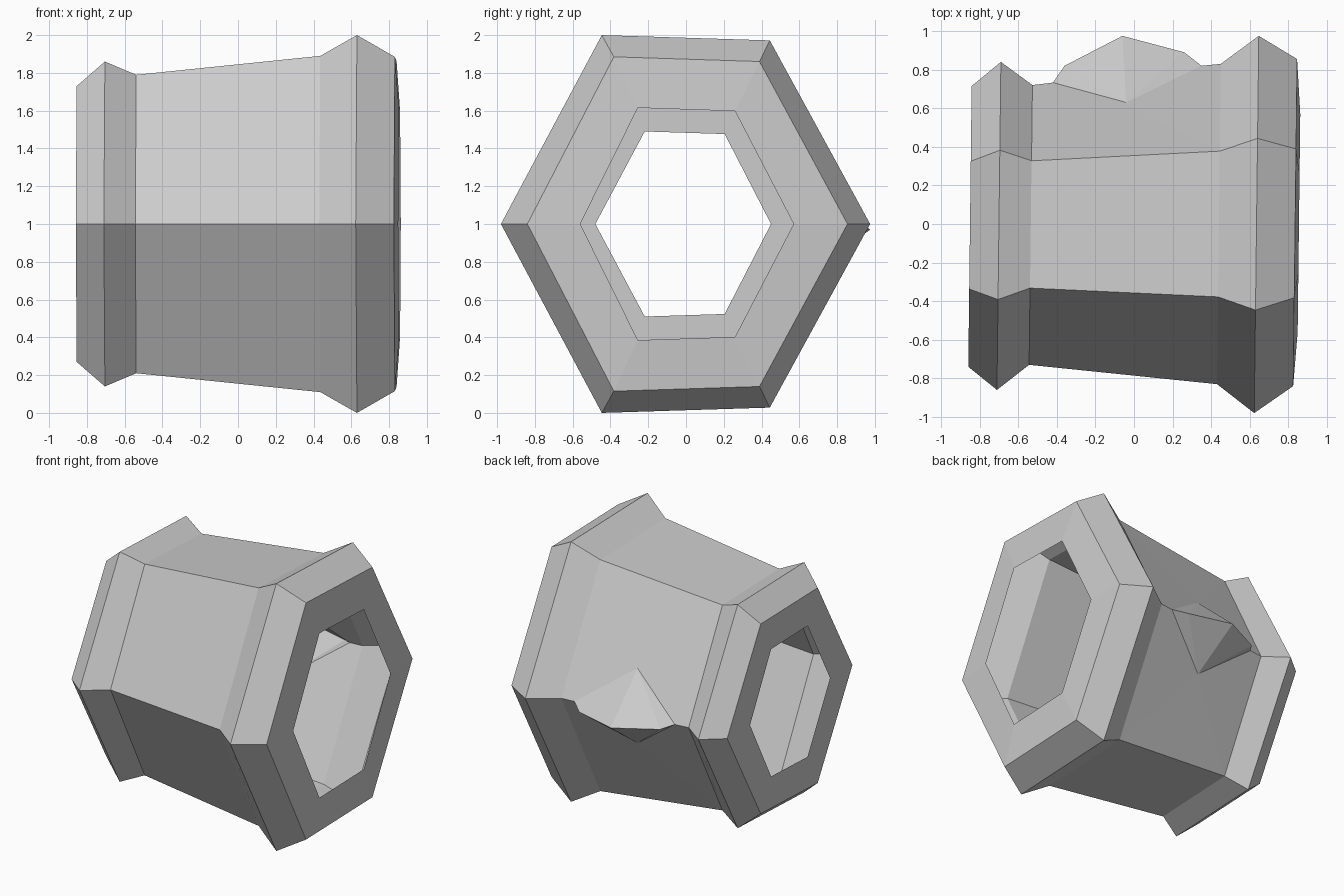
import bpy
import bmesh

cube = bpy.data.objects.get("Cube")
if cube:
    bpy.data.objects.remove(cube, do_unlink=True)

# One flat grey for the whole casting
grey = bpy.data.materials.new("light_grey")
grey.use_nodes = True
colour = (0.6, 0.6, 0.6, 1)
grey.diffuse_color = colour
grey.node_tree.nodes["Principled BSDF"].inputs["Base Color"].default_value = colour

# Rings along the tube: x, half height, front reach, back reach
RINGS = [
    (-0.85, 0.49, 0.48, 0.45),   # small opening
    (-0.85, 0.73, 0.74, 0.715),
    (-0.70, 0.86, 0.86, 0.84),   # small flange
    (-0.535, 0.79, 0.73, 0.72),
    (0.44, 0.89, 0.83, 0.83),
    (0.635, 1.0, 0.98, 0.975),   # large flange
    (0.835, 0.885, 0.84, 0.855),
    (0.855, 0.615, 0.56, 0.57),  # large opening
]
BODY = 3  # ring that starts the plain middle section


def hexagon(bm, x, h, front, back):
    """Slightly skewed hexagon, starting at the front corner and going over the top."""
    k = 0.455
    points = [(-front, 0), (-front * k, h), (back * k, h * 0.972),
              (back, 0), (back * k, -h * 0.972), (-front * k, -h)]
    return [bm.verts.new((x + 0.012 * y, y, 1 + z)) for y, z in points]


bm = bmesh.new()
rings = [hexagon(bm, *r) for r in RINGS]

# Hexagonal shell with flanges and end rims, leaving the back of the body open
for i in range(len(rings) - 1):
    a, b = rings[i], rings[i + 1]
    for j in range(6):
        if i == BODY and j in (2, 3):
            continue
        k = (j + 1) % 6
        bm.faces.new((a[j], a[k], b[k], b[j]))

# Faceted bump pushed out of the back edge
a, b = rings[BODY], rings[BODY + 1]
ridge = [bm.verts.new((x, y, z)) for x, y, z in
         [(-0.42, 0.733, 1), (-0.36, 0.82, 0.98), (-0.06, 0.975, 0.97),
          (0.26, 0.89, 0.97), (0.35, 0.82, 1)]]
for z, j in ((1.28, 2), (0.72, 4)):
    tip = bm.verts.new((-0.04, 0.63, z))
    bm.faces.new((a[j], a[3], ridge[0], tip))
    bm.faces.new((tip, ridge[-1], b[3], b[j]))
    bm.faces.new((a[j], tip, b[j]))
    for p, q in zip(ridge, ridge[1:]):
        bm.faces.new((tip, p, q))

bmesh.ops.recalc_face_normals(bm, faces=bm.faces)
mesh = bpy.data.meshes.new("flanged_tube")
bm.to_mesh(mesh)
bm.free()
mesh.materials.append(grey)
tube = bpy.data.objects.new("flanged_tube", mesh)
bpy.context.collection.objects.link(tube)
